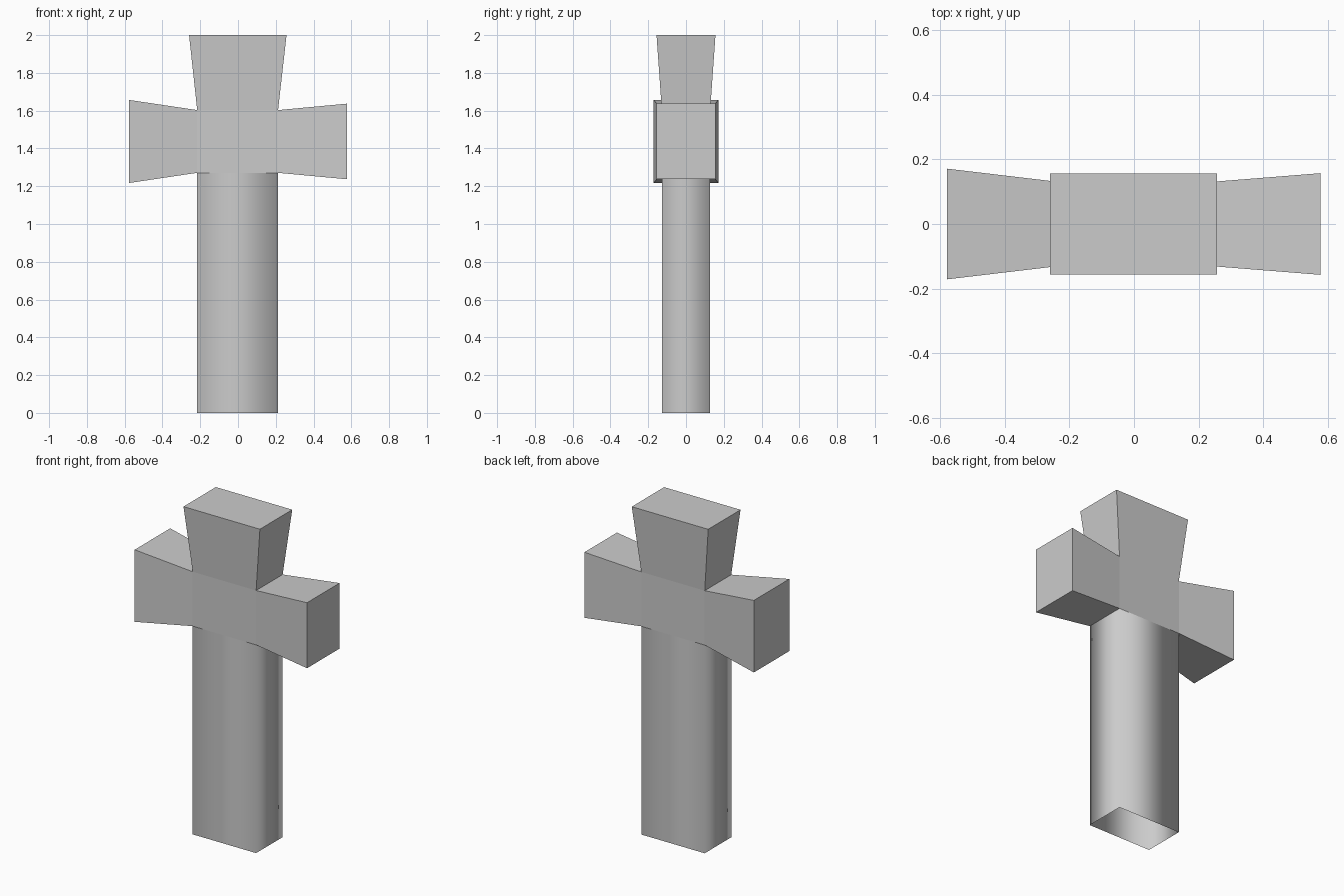
import bpy, bmesh
from mathutils import Vector

if "Cube" in bpy.data.objects:
    bpy.data.objects.remove(bpy.data.objects["Cube"])

bm = bmesh.new()

# Central block where the arms meet
bmesh.ops.create_cube(bm, size=1)
for v in bm.verts:
    v.co = Vector((v.co.x * 0.428 - 0.002, v.co.y * 0.256, v.co.z * 0.332 + 1.437))
bm.normal_update()


def block_face(direction):
    """The face of the central block that looks along direction."""
    return max(bm.faces, key=lambda f: f.normal.dot(Vector(direction)))


def extrude_arm(face, target, size):
    """Pull a block face out to a new centre and size."""
    old = face.calc_center_median()
    end = bmesh.ops.extrude_discrete_faces(bm, faces=[face])["faces"][0]
    for v in end.verts:
        side = v.co - old
        v.co = Vector(target) + Vector(
            [(1 if side[i] > 0 else -1) * size[i] / 2 for i in range(3)])
    return end


top, left, right, bottom = [block_face(d) for d in
                            ((0, 0, 1), (-1, 0, 0), (1, 0, 0), (0, 0, -1))]

# Flared head and arms (zero size along the arm's own axis)
extrude_arm(top, (-0.001, 0, 2.0), (0.516, 0.312, 0))
extrude_arm(left, (-0.578, 0, 1.437), (0, 0.342, 0.44))
extrude_arm(right, (0.576, 0, 1.437), (0, 0.314, 0.40))

# Straight shaft, smooth shaded round its corners and open at the foot
foot = extrude_arm(bottom, (-0.002, 0, 0), (0.428, 0.256, 0))
for edge in foot.edges:
    for f in edge.link_faces:
        f.smooth = True
bmesh.ops.delete(bm, geom=[foot], context='FACES_ONLY')

mesh = bpy.data.meshes.new("stone_cross")
bm.to_mesh(mesh)
bm.free()
bpy.context.collection.objects.link(bpy.data.objects.new("stone_cross", mesh))
